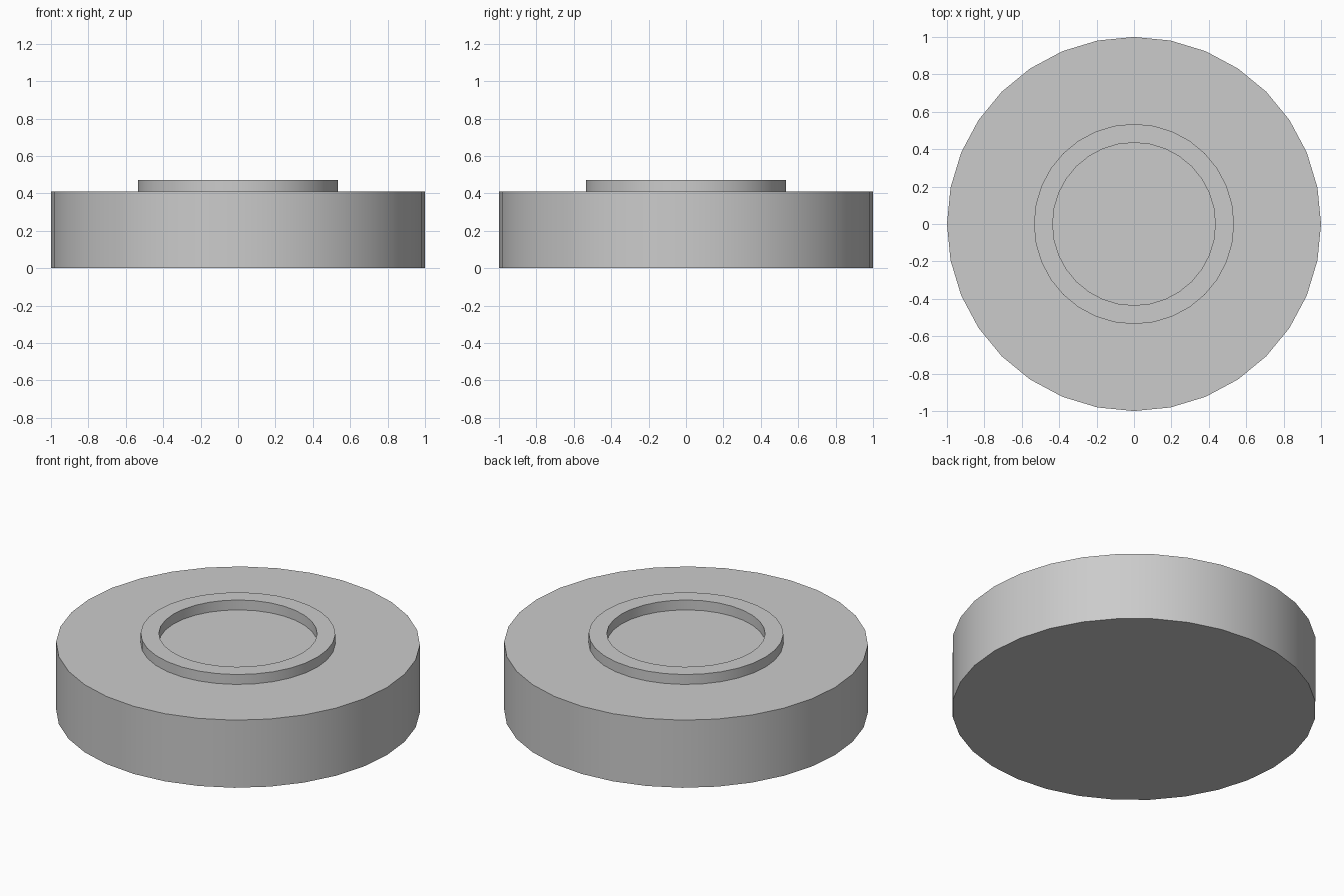
import bpy, bmesh, math

if "Cube" in bpy.data.objects:
    bpy.data.objects.remove(bpy.data.objects["Cube"])

SIDES = 32
# Half profile (radius, z) from the bottom rim up over the raised lip to the recess floor
PROFILE = [(1.0, 0.0), (1.0, 0.41), (0.535, 0.41), (0.535, 0.47), (0.435, 0.47), (0.435, 0.41)]


def lathe(name, profile, sides):
    bm = bmesh.new()
    rings = []
    for r, z in profile:
        rings.append([bm.verts.new((r * math.cos(2 * math.pi * i / sides),
                                    r * math.sin(2 * math.pi * i / sides), z))
                      for i in range(sides)])
    for low, high in zip(rings, rings[1:]):
        for i in range(sides):
            j = (i + 1) % sides
            bm.faces.new((low[i], low[j], high[j], high[i]))
    # Flat bottom and recess floor
    bm.faces.new(rings[0][::-1])
    bm.faces.new(rings[-1])
    bmesh.ops.recalc_face_normals(bm, faces=bm.faces)
    mesh = bpy.data.meshes.new(name)
    bm.to_mesh(mesh)
    bm.free()
    obj = bpy.data.objects.new(name, mesh)
    bpy.context.collection.objects.link(obj)
    return obj


# Round disc with raised lip
disc = lathe("round_disc_with_lip", PROFILE, SIDES)
bpy.context.view_layer.objects.active = disc
disc.select_set(True)
bpy.ops.object.shade_smooth_by_angle(angle=math.radians(30))
